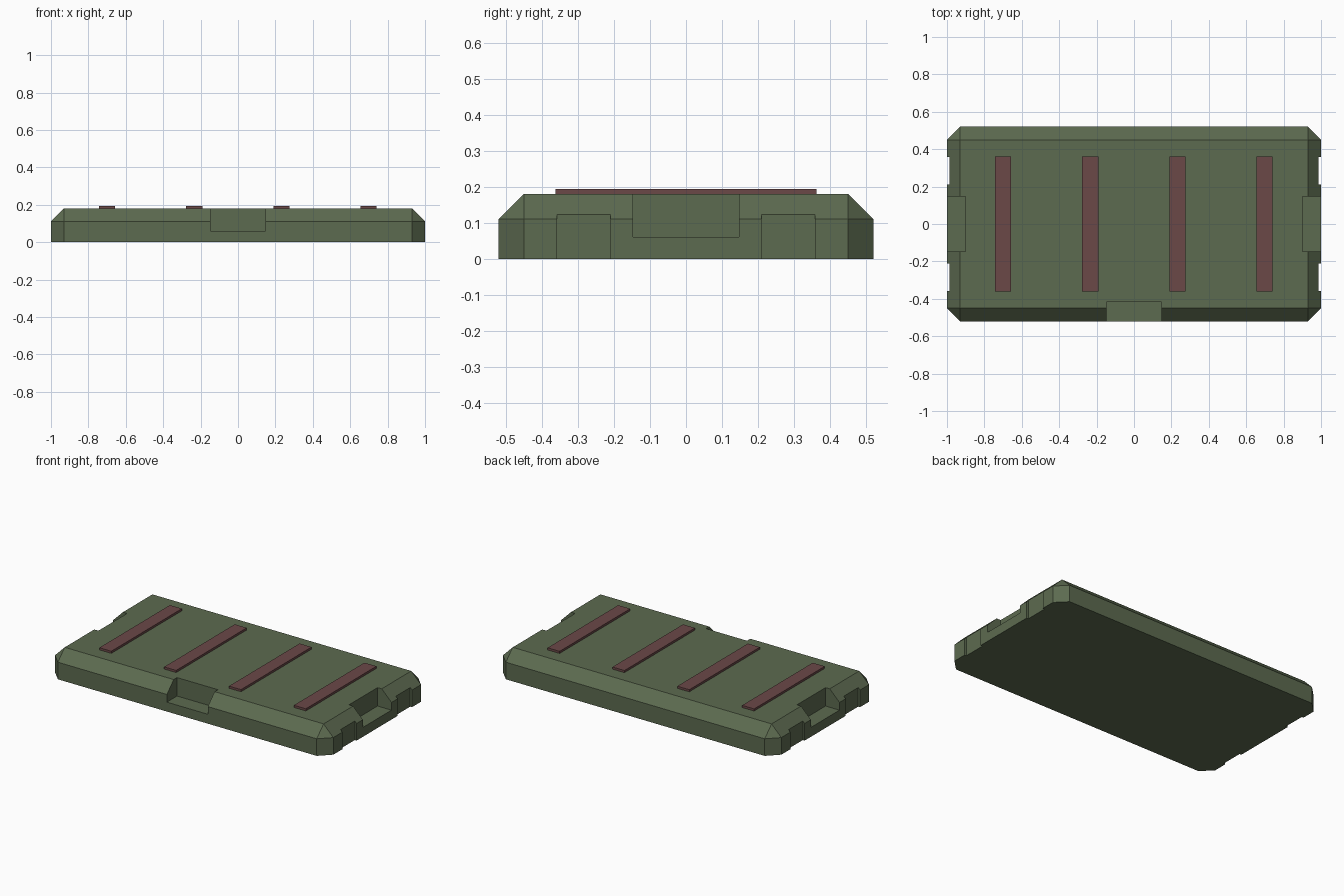
import bpy, bmesh

if "Cube" in bpy.data.objects:
    bpy.data.objects.remove(bpy.data.objects["Cube"])


def material(name, rgb):
    m = bpy.data.materials.new(name)
    m.diffuse_color = (*rgb, 1.0)
    m.use_nodes = True
    m.node_tree.nodes["Principled BSDF"].inputs["Base Color"].default_value = m.diffuse_color
    return m


GREEN = material("olive green", (0.108, 0.145, 0.080))
RED = material("dull red", (0.145, 0.065, 0.064))


def box(name, lo, hi, mat, bevel=0.0):
    """Axis-aligned box; the bevel cuts every edge except the bottom ring."""
    bm = bmesh.new()
    bmesh.ops.create_cube(bm, size=1)
    for v in bm.verts:
        for i in range(3):
            v.co[i] = hi[i] if v.co[i] > 0 else lo[i]
    if bevel:
        edges = [e for e in bm.edges if max(v.co.z for v in e.verts) > lo[2] + 1e-4]
        bmesh.ops.bevel(bm, geom=edges, offset=bevel, offset_type='OFFSET',
                        segments=1, profile=0.5, affect='EDGES')
    bmesh.ops.recalc_face_normals(bm, faces=bm.faces)
    me = bpy.data.meshes.new(name)
    bm.to_mesh(me)
    bm.free()
    me.materials.append(mat)
    ob = bpy.data.objects.new(name, me)
    bpy.context.collection.objects.link(ob)
    return ob


def cut(target, lo, hi):
    """Subtract a box from the target and discard the cutter."""
    cutter = box("cutter", lo, hi, GREEN)
    cutter.hide_render = True
    mod = target.modifiers.new("cut", 'BOOLEAN')
    mod.operation = 'DIFFERENCE'
    mod.solver = 'EXACT'
    mod.object = cutter
    bpy.context.view_layer.objects.active = target
    bpy.ops.object.modifier_apply(modifier=mod.name)
    bpy.data.objects.remove(cutter)


# Chamfered slab
slab = box("slab_body", (-1, -0.52, 0), (1, 0.52, 0.181), GREEN, bevel=0.07)

# Front grip recess
cut(slab, (-0.147, -0.7, 0.061), (0.147, -0.416, 0.3))

for s in (-1, 1):
    # Deep recess in the middle of each end
    xs = sorted((s * 0.90, s * 1.2))
    cut(slab, (xs[0], -0.147, 0.061), (xs[1], 0.147, 0.3))
    # Two shallow notches beside it
    xs = sorted((s * 0.987, s * 1.2))
    for t in (-1, 1):
        ys = sorted((t * 0.21, t * 0.358))
        cut(slab, (xs[0], ys[0], -0.1), (xs[1], ys[1], 0.3))

# Raised strips across the top
for i, x in enumerate((-0.70, -0.234, 0.232, 0.698)):
    box(f"top_strip_{i + 1}", (x - 0.043, -0.362, 0.175), (x + 0.043, 0.362, 0.195), RED)
